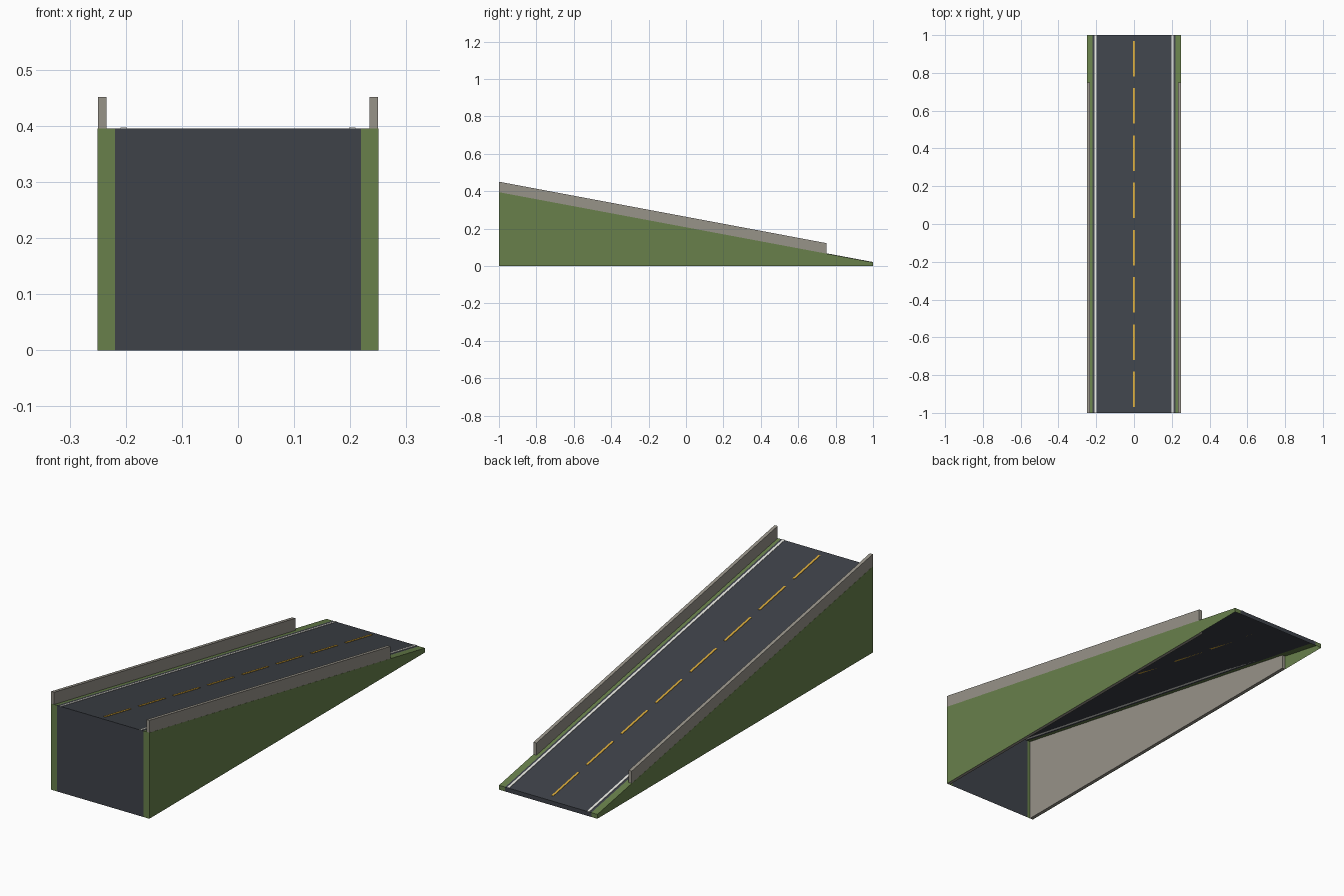
import bpy
import bmesh

cube = bpy.data.objects.get("Cube")
if cube:
    bpy.data.objects.remove(cube, do_unlink=True)

# Main dimensions
HALF_W, ROAD_W = 0.25, 0.219
HIGH, LOW = 0.395, 0.02
WALL_T, WALL_RISE, WALL_END = 0.016, 0.056, 0.75
SKIN = 0.0005


def slope(y):
    return HIGH + (LOW - HIGH) * (y + 1) / 2


def make_material(name, rgb):
    linear = [((c / 255 + 0.055) / 1.055) ** 2.4 for c in rgb] + [1]
    mat = bpy.data.materials.new(name)
    mat.use_nodes = True
    mat.diffuse_color = linear
    mat.node_tree.nodes["Principled BSDF"].inputs["Base Color"].default_value = linear
    return mat


asphalt = make_material("asphalt", (62, 66, 73))
grass = make_material("grass_green", (104, 128, 75))
concrete = make_material("concrete", (151, 147, 137))
white = make_material("line_white", (232, 232, 226))
yellow = make_material("line_yellow", (214, 168, 58))


def finish(bm, name, mat):
    mesh = bpy.data.meshes.new(name)
    bm.to_mesh(mesh)
    bm.free()
    mesh.materials.append(mat)
    obj = bpy.data.objects.new(name, mesh)
    bpy.context.collection.objects.link(obj)
    return obj


def extrude_profile(name, mat, profile, x0, x1, skip=(), caps=(True, True)):
    """Sweep a (y, z) outline from x0 to x1, leaving out skipped edges."""
    bm = bmesh.new()
    a = [bm.verts.new((x0, y, z)) for y, z in profile]
    b = [bm.verts.new((x1, y, z)) for y, z in profile]
    n = len(profile)
    for i in range(n):
        if i not in skip:
            j = (i + 1) % n
            bm.faces.new((a[i], b[i], b[j], a[j]))
    if caps[0]:
        bm.faces.new(a)
    if caps[1]:
        bm.faces.new(b[::-1])
    return finish(bm, name, mat)


def plate(name, mat, x, half, y0, y1, thick=0.002):
    """Thin painted strip lying on the sloped road."""
    profile = [(y0, slope(y0)), (y0, slope(y0) + thick),
               (y1, slope(y1) + thick), (y1, slope(y1))]
    return extrude_profile(name, mat, profile, x - half, x + half)


# Open-bottomed ramp shell: the last outline edge is the missing floor
wedge = [(-1, 0), (-1, HIGH), (1, LOW), (1, 0)]
extrude_profile("road_deck", asphalt, wedge, -ROAD_W, ROAD_W,
                skip=(3,), caps=(False, False))

# Grass verges and concrete side walls
front = -1 + SKIN
wall = [(front, SKIN), (front, slope(-1) + WALL_RISE),
        (WALL_END, slope(WALL_END) + WALL_RISE), (WALL_END, SKIN)]
for side, sign in (("left", 1), ("right", -1)):
    xs = sorted((sign * ROAD_W, sign * HALF_W))
    extrude_profile(side + "_embankment", grass, wedge, xs[0], xs[1],
                    skip=(3,), caps=(sign < 0, sign > 0))
    xs = sorted((sign * (HALF_W - WALL_T), sign * (HALF_W - SKIN)))
    extrude_profile(side + "_parapet", concrete, wall, xs[0], xs[1])
    plate(side + "_edge_line", white, sign * 0.2035, 0.0055, -1, 1)

# Dashed centre line
for i in range(8):
    mid = -0.875 + 0.25 * i
    plate("centre_dash_%d" % (i + 1), yellow, 0, 0.005, mid - 0.094, mid + 0.094)
